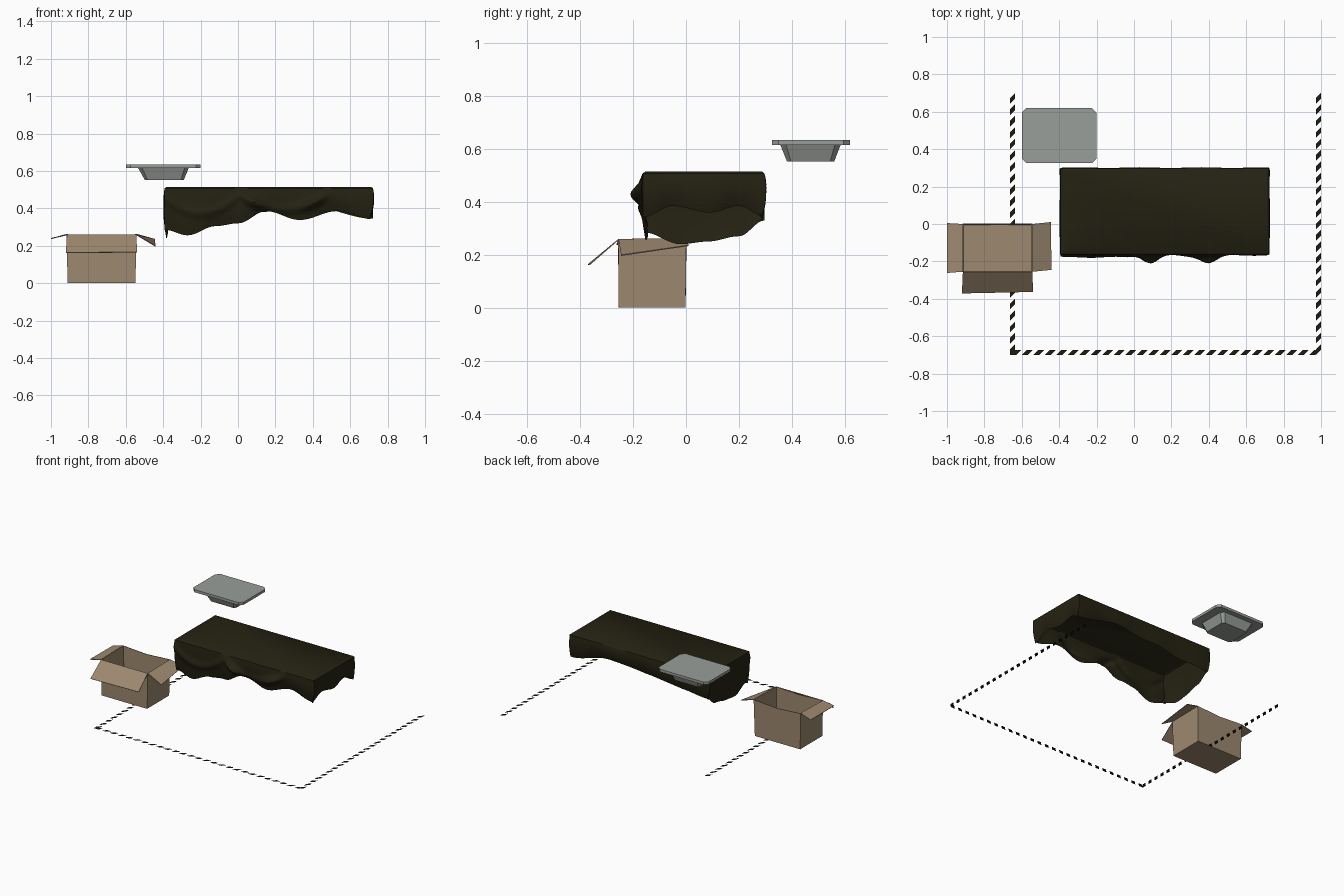
import bpy, bmesh, math
from mathutils import Vector

cube = bpy.data.objects.get("Cube")
if cube:
    bpy.data.objects.remove(cube, do_unlink=True)


def material(name, rgb):
    m = bpy.data.materials.new(name)
    m.use_nodes = True
    m.diffuse_color = (*rgb, 1)
    bsdf = m.node_tree.nodes["Principled BSDF"]
    bsdf.inputs["Base Color"].default_value = (*rgb, 1)
    bsdf.inputs["Roughness"].default_value = 0.9
    return m


OLIVE = material("dark_olive_cloth", (0.018, 0.016, 0.006))
BLACK = material("stripe_black", (0.013, 0.011, 0.005))
CARD = material("cardboard", (0.34, 0.25, 0.16))
GREY = material("tray_grey", (0.32, 0.345, 0.32))


def make(name, verts, faces, mat, smooth=None, thickness=0, fix=True):
    """Build a mesh object, optionally thickened and smooth shaded."""
    mesh = bpy.data.meshes.new(name)
    bm = bmesh.new()
    vs = [bm.verts.new(v) for v in verts]
    for f in faces:
        bm.faces.new([vs[i] for i in f])
    if fix:
        bmesh.ops.recalc_face_normals(bm, faces=bm.faces[:])
    bm.to_mesh(mesh)
    bm.free()
    obj = bpy.data.objects.new(name, mesh)
    bpy.context.collection.objects.link(obj)
    mesh.materials.append(mat)
    if thickness:
        mod = obj.modifiers.new("thickness", 'SOLIDIFY')
        mod.thickness = thickness
        mod.offset = 0
    if smooth:
        bpy.ops.object.select_all(action='DESELECT')
        obj.select_set(True)
        bpy.context.view_layer.objects.active = obj
        bpy.ops.object.shade_smooth_by_angle(angle=math.radians(smooth))
    return obj


def loft(rings):
    """Faces of stacked rings of equal size, returned with the joined points."""
    n = len(rings[0])
    faces = [(k * n + i, k * n + (i + 1) % n, (k + 1) * n + (i + 1) % n, (k + 1) * n + i)
             for k in range(len(rings) - 1) for i in range(n)]
    return [p for r in rings for p in r], faces


def curve(points, t):
    """Smoothly eased interpolation through (position, value) pairs."""
    if t <= points[0][0]:
        return points[0][1]
    for (a, va), (b, vb) in zip(points, points[1:]):
        if t <= b:
            u = (t - a) / (b - a)
            return va + (vb - va) * (1 - math.cos(math.pi * u)) / 2
    return points[-1][1]


# Draped cloth: flat top and four sides with a wavy hem
X0, X1, Y0, Y1, TOP = -0.393, 0.722, -0.163, 0.297, 0.515
HEM = {
    'front': [(-0.39, 0.285), (-0.27, 0.256), (-0.12, 0.305), (0.0, 0.32), (0.15, 0.385),
              (0.33, 0.338), (0.53, 0.385), (0.72, 0.342)],
    'right': [(-0.16, 0.342), (-0.05, 0.385), (0.09, 0.36), (0.2, 0.385), (0.297, 0.345)],
    'back': [(-0.39, 0.33), (-0.2, 0.345), (0.1, 0.38), (0.4, 0.405), (0.72, 0.345)],
    'left': [(-0.16, 0.285), (-0.02, 0.24), (0.08, 0.25), (0.2, 0.27), (0.297, 0.33)],
}
SWAGS = [(-0.2, 0.2, 0.465, 0.09), (0.245, 0.235, 0.47, 0.075)]   # centre, half width, z, sag


def bulge(side, s, z, r):
    """Outward push of the cloth at a point of one side."""
    d = 0.007 * math.sin(math.pi * r) - 0.014 * r * r
    if side == 'front':
        for c, h, zs, sag in SWAGS:
            u = (s - c) / h
            if abs(u) < 1.15:
                ridge = zs - sag * (1 - u * u)
                amp = 0.012 + (0.03 * math.exp(-((abs(u) - 0.65) / 0.22) ** 2) if c > 0 else 0)
                amp *= min(1, (1.15 - abs(u)) / 0.3)
                d += amp * math.exp(-((z - ridge) / 0.026) ** 2)
        d += 0.006 * r * math.sin(s * 22)
    else:
        d += 0.005 * r * math.sin(s * 19 + 1)
    return d


perimeter = []          # (side, position along side, base point, outward direction)
NX, NY = 90, 36
for i in range(NX):
    x = X0 + (X1 - X0) * i / NX
    perimeter.append(('front', x, Vector((x, Y0, 0)), Vector((0, -1, 0))))
for i in range(NY):
    y = Y0 + (Y1 - Y0) * i / NY
    perimeter.append(('right', y, Vector((X1, y, 0)), Vector((1, 0, 0))))
for i in range(NX):
    x = X1 - (X1 - X0) * i / NX
    perimeter.append(('back', x, Vector((x, Y1, 0)), Vector((0, 1, 0))))
for i in range(NY):
    y = Y1 - (Y1 - Y0) * i / NY
    perimeter.append(('left', y, Vector((X0, y, 0)), Vector((-1, 0, 0))))

centre = Vector(((X0 + X1) / 2, (Y0 + Y1) / 2, 0))
inset = []
for side, s, p, n in perimeter:
    inset.append(Vector((min(max(p.x, X0 + 0.01), X1 - 0.01),
                         min(max(p.y, Y0 + 0.01), Y1 - 0.01), TOP)))
rings = [inset]
ROWS = 22
for k in range(ROWS + 1):
    r = k / ROWS
    ring = []
    for side, s, p, n in perimeter:
        z = TOP - 0.008 + (curve(HEM[side], s) - TOP + 0.008) * r
        ring.append(p + n * bulge(side, s, z, r) + Vector((0, 0, z)))
    rings.append(ring)
verts, faces = loft(rings)
faces.append(tuple(range(len(perimeter))))
make("draped_cloth", verts, faces, OLIVE, smooth=40)

# Open cardboard box: tapered walls with sagging rims
BX0, BX1, BY0, BY1 = -0.915, -0.543, -0.255, 0.0
bottom = [(-0.91, -0.253, 0.002), (-0.73, -0.253, 0.002), (-0.55, -0.253, 0.002),
          (-0.55, -0.003, 0.002), (-0.73, -0.003, 0.002), (-0.91, -0.003, 0.002)]
rim = [(BX0, BY0, 0.258), (-0.73, BY0, 0.25), (BX1, BY0, 0.258),
       (BX1, BY1, 0.262), (-0.73, BY1, 0.25), (BX0, BY1, 0.262)]
verts, faces = loft([bottom, rim])
faces.append(tuple(range(6)))
make("box_body", verts, faces, CARD, thickness=0.004)

# Box flaps folded outwards
FLAPS = {
    "box_flap_front": [(BX0, BY0, 0.258), (BX1, BY0, 0.258), (-0.54, -0.362, 0.165), (-0.92, -0.37, 0.163)],
    "box_flap_right": [(BX0, BY0, 0.258), (BX0, BY1, 0.262), (-1.0, 0.005, 0.238), (-1.0, -0.262, 0.24)],
    "box_flap_left": [(BX1, BY0, 0.258), (BX1, BY1, 0.262), (-0.445, 0.01, 0.235), (-0.442, -0.245, 0.198)],
}
for name, quad in FLAPS.items():
    make(name, quad, [(0, 1, 2, 3)], CARD, thickness=0.004)


# Tray: flat rim with cut corners and a tapered body below it
def cut_rect(x0, x1, y0, y1, c, z):
    return [(x0 + c, y0, z), (x1 - c, y0, z), (x1, y0 + c, z), (x1, y1 - c, z),
            (x1 - c, y1, z), (x0 + c, y1, z), (x0, y1 - c, z), (x0, y0 + c, z)]


def solid(name, low, high):
    v, f = loft([low, high])
    f += [tuple(range(8)), tuple(range(8, 16))]
    make(name, v, f, GREY)


solid("tray_rim", cut_rect(-0.6, -0.2, 0.325, 0.62, 0.025, 0.615),
      cut_rect(-0.6, -0.2, 0.325, 0.62, 0.025, 0.634))
solid("tray_body", cut_rect(-0.498, -0.29, 0.382, 0.56, 0.015, 0.552),
      cut_rect(-0.535, -0.263, 0.356, 0.585, 0.022, 0.617))


# Striped floor border: slanted dashes along three edges
def dashes(name, along_x, start, end, lo, hi, count):
    step = (end - start) / count
    w, s = step * 0.5, hi - lo
    v, f = [], []
    for i in range(-1, count + 1):
        a = start + i * step
        quad = []
        for across, t in ((lo, a), (lo, a + w), (hi, a + w + s), (hi, a + s)):
            t = min(max(t, start), end)
            quad.append((t, across, 0.001) if along_x else (across, t, 0.001))
        if max(q[0 if along_x else 1] for q in quad) - min(q[0 if along_x else 1] for q in quad) < 0.01:
            continue
        order = (0, 1, 2, 3) if along_x else (3, 2, 1, 0)
        f.append(tuple(len(v) + j for j in order))
        v += quad
    make(name, v, f, BLACK, fix=False)


dashes("floor_stripe_front", True, -0.66, 1.0, -0.7, -0.674, 27)
dashes("floor_stripe_right", False, -0.7, 0.705, -0.662, -0.635, 23)
dashes("floor_stripe_left", False, -0.7, 0.705, 0.973, 1.0, 23)
